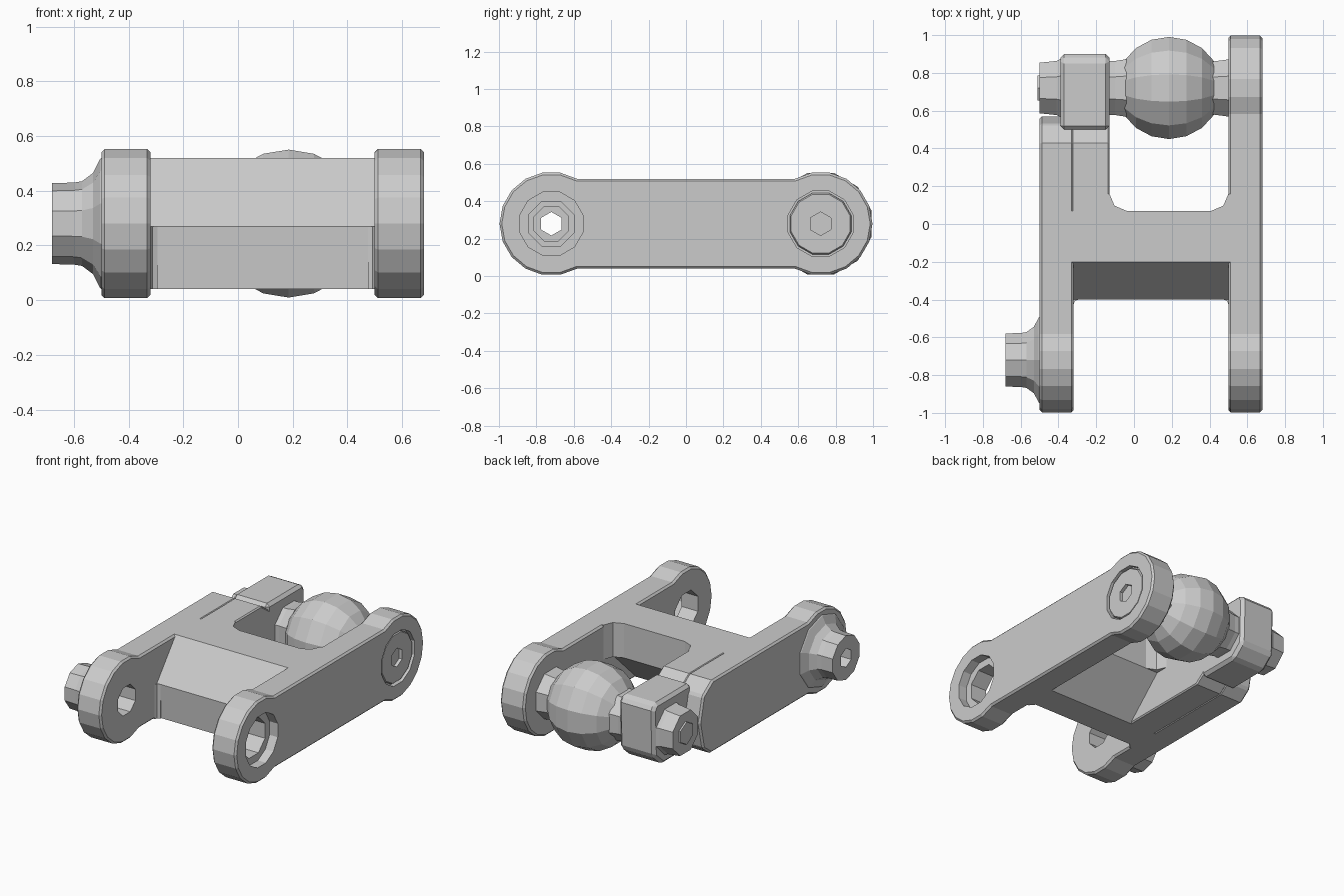
import bpy, bmesh, math
from mathutils import Matrix, Vector

if "Cube" in bpy.data.objects:
    bpy.data.objects.remove(bpy.data.objects["Cube"])

metal = bpy.data.materials.new("grey_metal")
metal.use_nodes = True
GREY = (0.6, 0.6, 0.6, 1)
metal.diffuse_color = GREY
metal.node_tree.nodes["Principled BSDF"].inputs["Base Color"].default_value = GREY

MID = 0.28      # height of the pivot axes
PIVOT = 0.72    # distance of the pivot axes from the centre
EYE = 0.277     # radius of the rounded arm ends
TOP, LOW = 0.52, 0.04


def make(name, bm, bevel=0):
    bmesh.ops.recalc_face_normals(bm, faces=bm.faces)
    mesh = bpy.data.meshes.new(name)
    bm.to_mesh(mesh)
    bm.free()
    mesh.materials.append(metal)
    ob = bpy.data.objects.new(name, mesh)
    bpy.context.collection.objects.link(ob)
    if bevel:
        mod = ob.modifiers.new("soft_edge", "BEVEL")
        mod.width = bevel
        mod.angle_limit = math.radians(40)
    return ob


def prism(name, profile, start, end, bevel=0, axis="x"):
    """Extrude a profile along x (profile in y, z) or z (profile in x, y)."""
    bm = bmesh.new()
    put = (lambda p, d: (d, *p)) if axis == "x" else (lambda p, d: (*p, d))
    face = bm.faces.new([bm.verts.new(put(p, start)) for p in profile])
    moved = bmesh.ops.extrude_face_region(bm, geom=[face])["geom"]
    verts = [v for v in moved if isinstance(v, bmesh.types.BMVert)]
    shift = Vector((end - start, 0, 0) if axis == "x" else (0, 0, end - start))
    bmesh.ops.translate(bm, verts=verts, vec=shift)
    return make(name, bm, bevel)


def lathe(name, y, profile, sides):
    """Turn (x, radius) points about a pivot axis, with closed ends."""
    bm = bmesh.new()
    rings = []
    for x, r in profile:
        angles = [math.tau * (i + 0.5) / sides for i in range(sides)]
        rings.append([bm.verts.new((x, y + r * math.cos(a), MID + r * math.sin(a)))
                      for a in angles])
    for a, b in zip(rings, rings[1:]):
        for i in range(sides):
            j = (i + 1) % sides
            bm.faces.new((a[i], a[j], b[j], b[i]))
    bm.faces.new(rings[0])
    bm.faces.new(rings[-1])
    return make(name, bm)


def drill(ob, y, start, end, radius, sides):
    """Cut a hole along x and remove the cutter afterwards."""
    cutter = lathe("cutter", y, [(start, radius), (end, radius)], sides)
    cutter.hide_render = True
    mod = ob.modifiers.new("hole", "BOOLEAN")
    mod.operation = "DIFFERENCE"
    mod.solver = "EXACT"
    mod.object = cutter
    bpy.context.view_layer.update()
    graph = bpy.context.evaluated_depsgraph_get()
    mesh = bpy.data.meshes.new_from_object(ob.evaluated_get(graph))
    ob.modifiers.clear()
    ob.data = mesh
    bpy.data.objects.remove(cutter)


def eye(y, side, steps=12):
    """Rounded arm end, meeting the straight bar above and below."""
    half = math.pi - math.asin((TOP - MID) / EYE)
    turns = [-half + 2 * half * i / steps for i in range(steps + 1)]
    return [(y + side * EYE * math.cos(a), MID + side * EYE * math.sin(a)) for a in turns]


# Left arm: long link with two rounded ends, drilled for bearing and bolt
left_arm = prism("left_arm", eye(PIVOT, 1) + eye(-PIVOT, -1), 0.5, 0.68, 0.012)
drill(left_arm, -PIVOT, 0.62, 0.8, 0.175, 12)
drill(left_arm, -PIVOT, 0.4, 0.7, 0.13, 8)
drill(left_arm, PIVOT, 0.65, 0.8, 0.18, 12)

# Right arm: rounded front, tapered rear end
rear_end = [(0.45, LOW), (0.53, 0.1), (0.57, MID), (0.53, 0.45), (0.43, TOP)]
right_arm = prism("right_arm", rear_end + eye(-PIVOT, -1), -0.5, -0.32, 0.012)
drill(right_arm, -PIVOT, -0.6, -0.2, 0.1, 8)
prism("right_arm_inner", rear_end + [(-0.2, TOP), (-0.2, LOW)], -0.33, -0.13, 0.008)

# Slanted web joining the arms
web = [(-0.2, TOP), (0.07, TOP), (0.07, 0.29), (-0.19, LOW), (-0.39, LOW), (-0.4, 0.27)]
prism("web", web, -0.34, 0.52)

# Corner fillets of the web
for name, x, y, sx, sy, size, low in (
        ("rear_right_fillet", -0.13, 0.07, 1, 1, 0.09, 0.29),
        ("rear_left_fillet", 0.5, 0.07, -1, 1, 0.09, 0.29),
        ("front_right_fillet", -0.32, -0.4, 1, -1, 0.025, LOW),
        ("front_left_fillet", 0.5, -0.4, -1, -1, 0.025, LOW)):
    top = TOP if sy > 0 else 0.27
    corner = [(x - sx * 0.02, y - sy * 0.02), (x + sx * size, y - sy * 0.02),
              (x + sx * size, y), (x + sx * size * 0.3, y + sy * size * 0.3),
              (x, y + sy * size), (x - sx * 0.02, y + sy * size)]
    prism(name, corner, low, top, axis="z")

# Flared boss with its nut on the right arm
boss = lathe("boss", -PIVOT, [(-0.49, 0.25), (-0.505, 0.235), (-0.53, 0.185),
                             (-0.57, 0.155), (-0.6, 0.15), (-0.68, 0.148)], 10)
drill(boss, -PIVOT, -0.8, -0.4, 0.063, 6)

# Clamp block holding the rear pivot
block = [(0.5, 0.07), (0.8, 0.07), (0.89, 0.15), (0.9, 0.46), (0.87, 0.5), (0.5, 0.5)]
prism("clamp_block", block, -0.39, -0.13, 0.02)
nut = lathe("rear_nut", PIVOT, [(-0.38, 0.17), (-0.41, 0.155), (-0.5, 0.145)], 8)
lathe("rear_nut_stud", PIVOT, [(-0.49, 0.08), (-0.51, 0.075)], 6)

# Ball joint with its neck collars
ball = [(0.185 + 0.28 * math.cos(a), 0.28 * math.sin(a))
        for a in (math.radians(148 - 116 * i / 6) for i in range(7))]
lathe("ball", PIVOT, ball, 12)
lathe("right_collar", PIVOT, [(-0.15, 0.155), (-0.1, 0.155), (-0.04, 0.165)], 8)
lathe("left_collar", PIVOT, [(0.4, 0.15), (0.44, 0.155), (0.51, 0.165)], 8)

# Recessed bolt with a hex socket
bolt = lathe("bolt", PIVOT, [(0.6, 0.17), (0.66, 0.17), (0.672, 0.163)], 12)
drill(bolt, PIVOT, 0.64, 0.8, 0.063, 6)
